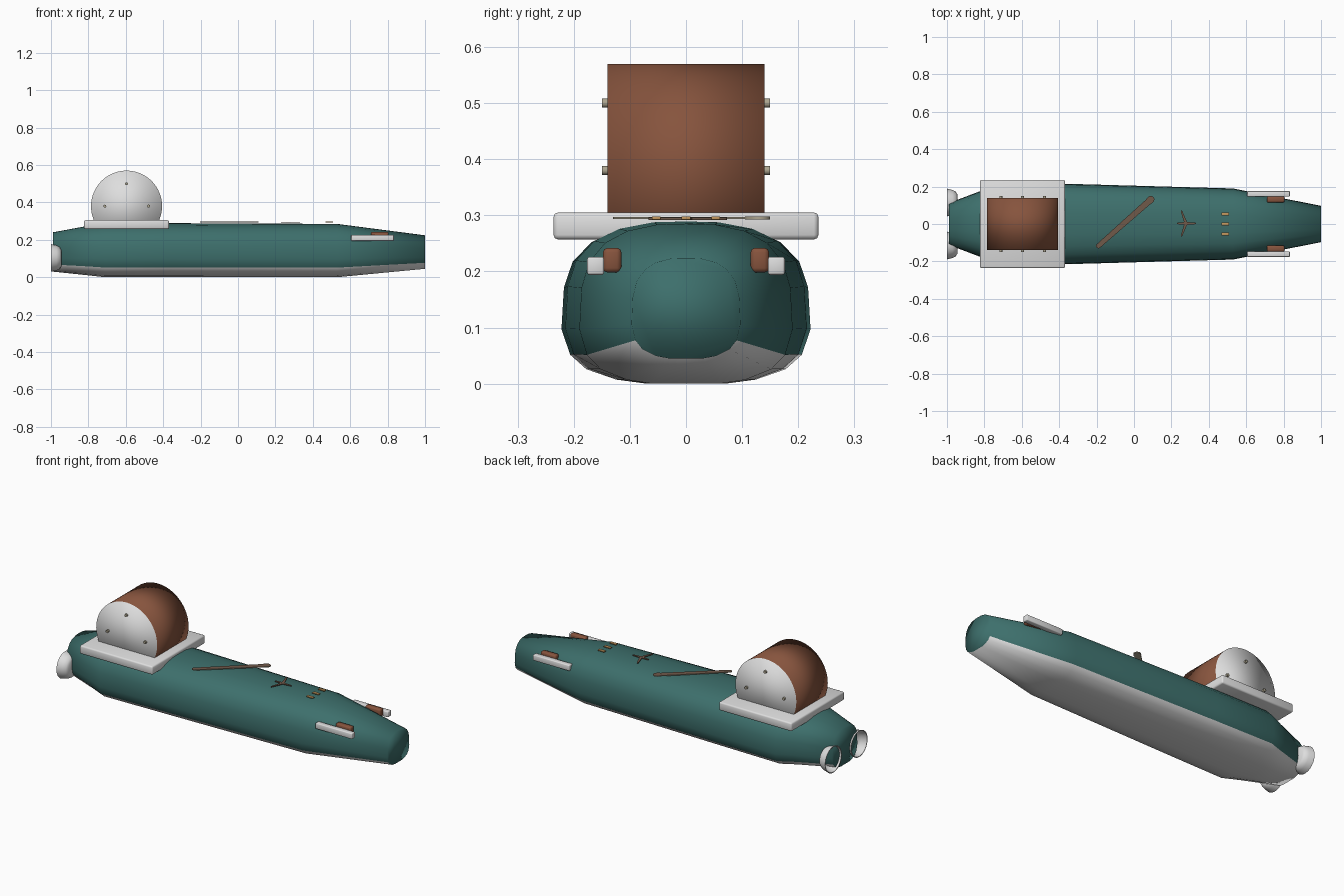
import bpy, bmesh, math
from mathutils import Matrix, Vector

cube = bpy.data.objects.get("Cube")
if cube:
    bpy.data.objects.remove(cube, do_unlink=True)


def material(name, rgb):
    m = bpy.data.materials.new(name)
    m.use_nodes = True
    m.diffuse_color = (*rgb, 1)
    m.node_tree.nodes["Principled BSDF"].inputs["Base Color"].default_value = (*rgb, 1)
    return m


TEAL = material("teal paint", (0.047, 0.16, 0.15))
PALE = material("pale grey", (0.73, 0.73, 0.73))
BROWN = material("red brown", (0.24, 0.088, 0.047))
WOOD = material("dark wood", (0.16, 0.1, 0.068))
BRASS = material("brass", (0.55, 0.31, 0.11))
STUD = material("stud beige", (0.42, 0.38, 0.28))


def finish(name, bm, mats, angle=35):
    bmesh.ops.recalc_face_normals(bm, faces=bm.faces)
    mesh = bpy.data.meshes.new(name)
    bm.to_mesh(mesh)
    bm.free()
    ob = bpy.data.objects.new(name, mesh)
    bpy.context.collection.objects.link(ob)
    for m in mats:
        mesh.materials.append(m)
    bpy.ops.object.select_all(action='DESELECT')
    ob.select_set(True)
    bpy.context.view_layer.objects.active = ob
    bpy.ops.object.shade_smooth_by_angle(angle=math.radians(angle))
    return ob


def box(name, lo, hi, mat, bevel):
    lo, hi = Vector(lo), Vector(hi)
    bm = bmesh.new()
    bmesh.ops.create_cube(bm, size=1, matrix=Matrix.Translation((lo + hi) / 2)
                          @ Matrix.Diagonal((*(hi - lo), 1)))
    bmesh.ops.bevel(bm, geom=bm.edges[:], offset=bevel, segments=2,
                    profile=0.5, affect='EDGES')
    return finish(name, bm, [mat], 50)


def cylinder_y(name, centre, radius, depth, sides, mats, angle):
    bm = bmesh.new()
    bmesh.ops.create_cone(bm, cap_ends=True, segments=sides, radius1=radius,
                          radius2=radius, depth=depth,
                          matrix=Matrix.Translation(centre) @ Matrix.Rotation(math.pi / 2, 4, 'X'))
    bm.normal_update()
    for f in bm.faces:
        f.material_index = len(mats) - 1 if abs(f.normal.y) > 0.9 else 0
    return finish(name, bm, mats, angle)


def plate(name, outline, z, thick, mats):
    """Thin slab; the last material goes on its sides and underside."""
    bm = bmesh.new()
    face = bm.faces.new([bm.verts.new((x, y, z)) for x, y in outline])
    ext = bmesh.ops.extrude_face_region(bm, geom=[face])
    for v in ext["geom"]:
        if isinstance(v, bmesh.types.BMVert):
            v.co.z += thick
    bmesh.ops.recalc_face_normals(bm, faces=bm.faces)
    for f in bm.faces:
        f.material_index = 0 if f.normal.z > 0.5 else len(mats) - 1
    return finish(name, bm, mats)


# Hull: half section (width, height) lofted through stations (x, width, bottom, top)
half = [(0, 0), (.32, 0), (.56, .025), (.8, .09), (.93, .18), (1, .34), (.98, .6),
        (.91, .76), (.76, .88), (.55, .955), (.27, .995), (0, 1)]
section = half + [(-w, t) for w, t in half[-2:0:-1]]
stations = [(-.99, .112, .03, .24), (-.8, .184, .01, .275), (-.71, .222, 0, .286),
            (-.36, .215, 0, .289), (.53, .19, 0, .285), (1, .097, .045, .224)]
bm = bmesh.new()
rings = [[bm.verts.new((x, w * s, b + (t - b) * h)) for s, h in section]
         for x, w, b, t in stations]
n = len(section)
for a, b in zip(rings, rings[1:]):
    for i in range(n):
        j = (i + 1) % n
        f = bm.faces.new((a[i], a[j], b[j], b[i]))
        f.material_index = 1 if max(section[i][1], section[j][1]) < 0.19 else 0
bm.faces.new(rings[0])
bm.faces.new(rings[-1])
finish("hull", bm, [TEAL, PALE], 180)

# Drum housing on its base
box("drum_base", (-.823, -.236, .257), (-.369, .236, .305), PALE, 0.008)
cylinder_y("drum", (-.596, 0, .38), .19, .28, 64, [BROWN, PALE], 180)
for side, label in ((1, "left"), (-1, "right")):
    for k, (x, z) in enumerate([(-.712, .38), (-.596, .5), (-.478, .38)]):
        cylinder_y(f"{label}_drum_stud_{k + 1}", (x, side * .142, z), .008, .016, 12, [STUD], 35)

    # Side rails and their brown blocks
    y0, y1 = sorted((side * .146, side * .176))
    box(f"{label}_rail", (.605, y0, .194), (.833, y1, .226), PALE, 0.004)
    y0, y1 = sorted((side * .115, side * .148))
    box(f"{label}_rail_block", (.71, y0, .198), (.805, y1, .242), BROWN, 0.008)

    # Flared open nozzles at the stern
    profile = [(-.945, 0), (-.945, .045), (-.953, .058), (-.97, .067), (-1, .074),
               (-1, .070), (-.97, .062), (-.957, .053), (-.95, .04), (-.95, 0)]
    bm = bmesh.new()
    verts = [bm.verts.new((x, side * .115, .103 + r)) for x, r in profile]
    edges = [bm.edges.new(p) for p in zip(verts, verts[1:])]
    bmesh.ops.spin(bm, geom=verts + edges, cent=(0, side * .115, .103), axis=(1, 0, 0),
                   angle=2 * math.pi, steps=32, use_merge=False)
    bmesh.ops.remove_doubles(bm, verts=bm.verts[:], dist=0.0002)
    finish(f"{label}_nozzle", bm, [PALE], 50)


# Deck fittings
def capsule(start, end, r0, r1, steps=8):
    """Tapered outline with rounded ends."""
    start, end = Vector(start), Vector(end)
    d = (end - start).normalized()
    a0 = math.atan2(d.y, d.x)
    pts = []
    for c, r, base in ((end, r1, a0 - math.pi / 2), (start, r0, a0 + math.pi / 2)):
        for i in range(steps + 1):
            a = base + math.pi * i / steps
            pts.append((c.x + r * math.cos(a), c.y + r * math.sin(a)))
    return pts


plate("deck_boom", capsule((-.19, -.117), (.087, .128), .013, .017), .293, .004, [WOOD, STUD])
plate("deck_boom_knob", capsule((.082, .124), (.09, .131), .019, .019), .2925, .005, [WOOD, STUD])
for k, (deg, length) in enumerate([(0, .05), (110, .07), (180, .045), (250, .07)]):
    a = math.radians(deg)
    tip = (.278 + length * math.cos(a), length * math.sin(a) + .003)
    plate(f"deck_star_arm_{k + 1}", capsule((.278, .003), tip, .008, .004), .292, .004, [WOOD])
for k, y in enumerate((-.053, 0, .053)):
    box(f"deck_cleat_{k + 1}", (.468, y - .008, .292), (.508, y + .008, .298), BRASS, 0.001)
